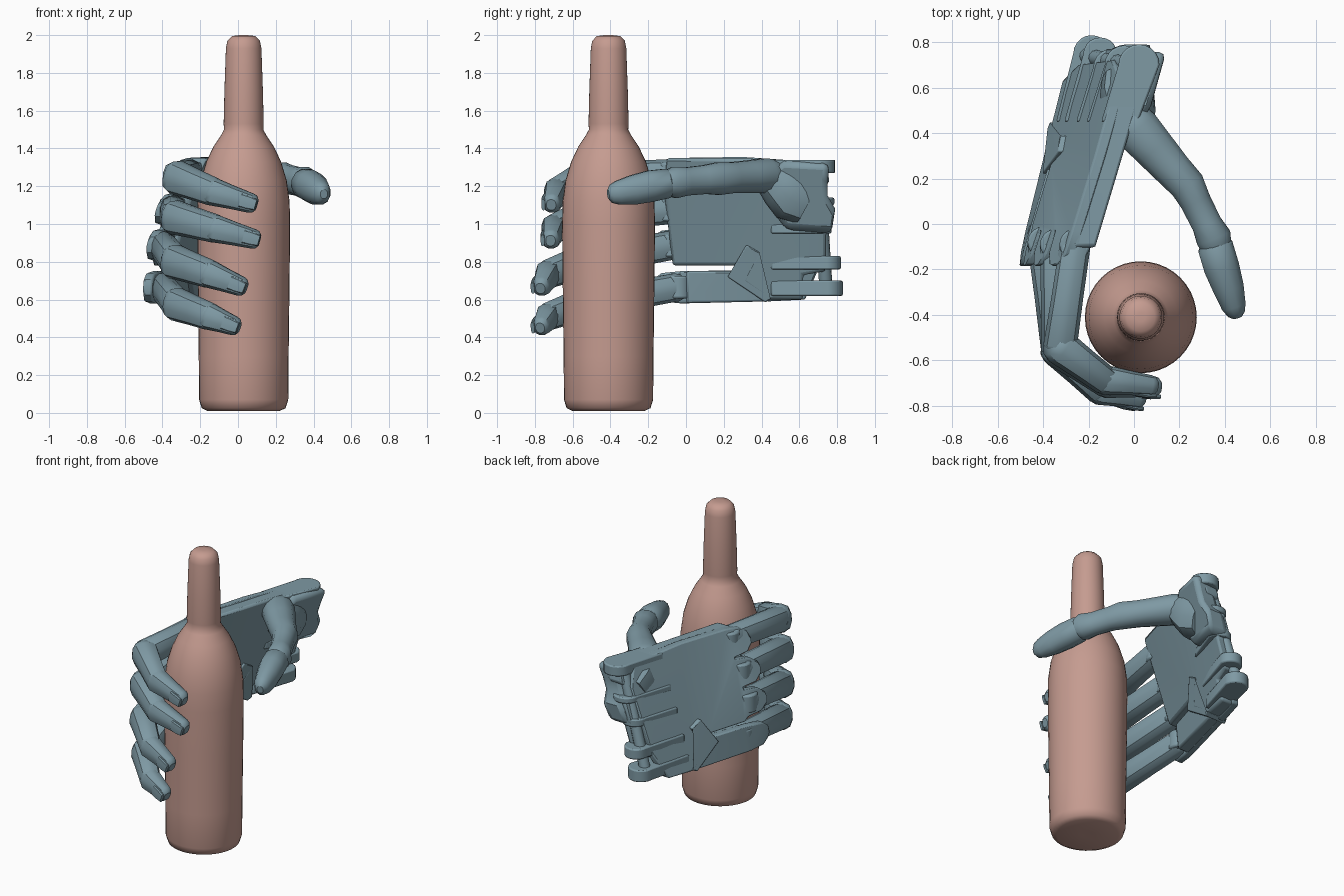
import bpy, bmesh, math
from mathutils import Vector

if "Cube" in bpy.data.objects:
    bpy.data.objects.remove(bpy.data.objects["Cube"])


def material(name, rgb):
    m = bpy.data.materials.new(name)
    m.diffuse_color = (*rgb, 1)
    m.use_nodes = True
    m.node_tree.nodes["Principled BSDF"].inputs["Base Color"].default_value = m.diffuse_color
    return m


CLAY = material("clay", (0.56, 0.33, 0.28))
STEEL = material("steel", (0.21, 0.32, 0.37))


def finish(name, bm, mat, angle=35, bevel=0.0):
    bmesh.ops.recalc_face_normals(bm, faces=bm.faces)
    me = bpy.data.meshes.new(name)
    bm.to_mesh(me)
    bm.free()
    me.materials.append(mat)
    ob = bpy.data.objects.new(name, me)
    bpy.context.collection.objects.link(ob)
    if bevel:
        b = ob.modifiers.new("bevel", "BEVEL")
        b.width, b.segments, b.limit_method = bevel, 2, 'ANGLE'
        b.angle_limit = math.radians(40)
    bpy.ops.object.select_all(action='DESELECT')
    ob.select_set(True)
    bpy.context.view_layer.objects.active = ob
    bpy.ops.object.shade_smooth_by_angle(angle=math.radians(angle))
    return ob


def skin(name, rings, mat, **kw):
    """Bridge closed rings of equal length and cap both ends."""
    bm = bmesh.new()
    rows = [[bm.verts.new(p) for p in r] for r in rings]
    n = len(rows[0])
    for a, b in zip(rows, rows[1:]):
        for i in range(n):
            j = (i + 1) % n
            bm.faces.new((a[i], a[j], b[j], b[i]))
    bm.faces.new(rows[0])
    bm.faces.new(rows[-1])
    return finish(name, bm, mat, **kw)


def loft(name, pts, n=12, power=2.6):
    """Squarish tube through (x, y, z, half height, half width) stations."""
    c = [Vector(p[:3]) for p in pts]
    rings = []
    for i, p in enumerate(pts):
        d = (c[min(i + 1, len(c) - 1)] - c[max(i - 1, 0)]).normalized()
        up = Vector((0, 0, 1))
        up = (up - d * up.dot(d)).normalized()
        side = d.cross(up)
        ring = []
        for k in range(n):
            t = 2 * math.pi * (k + 0.5) / n
            co, si = math.cos(t), math.sin(t)
            f = (abs(co) ** power + abs(si) ** power) ** (-1 / power)
            ring.append(c[i] + up * (p[3] * f * si) + side * (p[4] * f * co))
        rings.append(ring)
    return skin(name, rings, STEEL)


def bone(name, p, q, r0, r1, over=0.3):
    """Finger segment from p to q with domed ends."""
    p, q = Vector(p), Vector(q)
    d = (q - p).normalized()
    st = [(-r0 * 0.7, 0, .45 * r0), (-r0 * 0.4, 0, .85 * r0), (0, 0, r0), (0, .5, (r0 + r1) * .49),
          (0, 1, r1), (r1 * over, 1, .88 * r1), (r1 * (over + .25), 1, .55 * r1)]
    return loft(name, [(*(p.lerp(q, t) + d * o), r, r * .88) for o, t, r in st])


def back_x(y, z):
    """Slanted, slightly cupped surface of the back of the hand."""
    t = (z - 0.62) / 0.71
    bulge = 0.05 * 4 * max(t, 0) * max(1 - t, 0) * min(1, max(0, (0.6 - y) / 0.7))
    return (-0.46 + 0.24 * y) * (1 - t) + (-0.27 + 0.30 * y) * t - bulge


def slab(name, outline, n0, n1, bevel=0.015):
    """Plate cut to a (y, z) outline, between two depths below the back surface."""
    bm = bmesh.new()
    lo, hi = [[bm.verts.new((back_x(y, z) + d, y, z)) for y, z in outline] for d in (n0, n1)]
    for i in range(len(lo)):
        j = (i + 1) % len(lo)
        bm.faces.new((lo[i], lo[j], hi[j], hi[i]))
    caps = [bm.faces.new(lo), bm.faces.new(hi)]
    bmesh.ops.triangulate(bm, faces=caps)
    return finish(name, bm, STEEL, bevel=bevel)


# Bottle: turned profile
profile = [(0.03, .015), (.19, .01), (.222, .025), (.236, .07), (.238, .3), (.243, .7), (.246, 1.0),
           (.243, 1.12), (.228, 1.23), (.198, 1.33), (.16, 1.41), (.12, 1.47), (.104, 1.5), (.106, 1.53),
           (.102, 1.7), (.094, 1.93), (.086, 1.97), (.062, 1.995), (.02, 2.0)]
skin("bottle", [[(0.03 + r * math.cos(k * math.pi / 20), -0.41 + r * math.sin(k * math.pi / 20), z)
                 for k in range(40)] for r, z in profile], CLAY, angle=50)

# Palm: inner core and back plate with a tongue over each knuckle
slab("palm_core", [(-.07, .78), (.27, .78), (.42, .60), (.62, .60), (.62, .73), (.74, .75), (.74, .95),
                   (.77, .97), (.77, 1.12), (.73, 1.15), (.73, 1.2), (.76, 1.22), (.74, 1.33),
                   (.4, 1.345), (-.1, 1.35), (-.12, 1.2)], 0.03, 0.13)


def tongue(z):
    return [(-.03, z + .085), (-.13, z + .075), (-.175, z + .04), (-.185, z), (-.175, z - .04),
            (-.13, z - .075), (-.03, z - .085)]


plate = [p for z in (1.265, 1.08, .89) for p in tongue(z)]
plate += [(.0, .78), (.27, .78), (.43, .59), (.63, .60), (.7, .76), (.72, 1.2), (.66, 1.33), (.3, 1.355)]
slab("palm_back_plate", plate, 0.0, 0.05)
slab("little_finger_plate", tongue(.665) + [(.0, .58), (.42, .59), (.27, .755)], 0.0, 0.05)
slab("little_finger_core", [(.0, .58), (.42, .59), (.27, .75), (.0, .75)], 0.03, 0.12)

# L-shaped hinge strip between palm and little finger plate
slab("palm_hinge_strip", [(.22, .72), (.32, .89), (.39, .85), (.31, .70), (.45, .60), (.42, .585)],
     -0.012, 0.15, bevel=0.006)

# Thumb mound at the wrist and its socket
slab("thumb_mound", [(.42, 1.12), (.53, .97), (.77, .95), (.79, 1.08), (.75, 1.15), (.75, 1.22),
                     (.76, 1.32), (.52, 1.335), (.43, 1.27)], 0.05, 0.2, bevel=0.04)
loft("thumb_socket", [(-.04, .64, 1.12, .13, .10), (-.03, .56, 1.16, .15, .12),
                      (-.015, .49, 1.21, .12, .11), (0, .44, 1.24, .09, .09)])


# Wrist lugs: round-ended ears
def lug(name, y_end, z0, z1, r, yback=0.45):
    zc = (z0 + z1) / 2
    cy = y_end - r
    cx = back_x(cy, zc) + r
    bx = back_x(yback, zc) + r
    ring = [(bx + r * .8, yback)] + [(cx + r * math.cos(a * math.pi / 10), cy + r * math.sin(a * math.pi / 10))
                                     for a in range(11)] + [(bx - r, yback)]
    skin(name, [[(x, y, z) for x, y in ring] for z in (z0, z1)], STEEL, bevel=0.008)


for i, (ye, z0, z1, r) in enumerate([(.79, 1.27, 1.34, .09), (.785, 1.1, 1.14, .085), (.77, .95, 1.0, .08),
                                     (.82, .76, .83, .075), (.83, .62, .70, .08)]):
    lug(f"wrist_lug_{i}", ye, z0, z1, r)
# Wrist pin through the lugs
loft("wrist_pin", [(-.215, .741, .66, .035, .035), (-.02, .70, 1.3, .035, .035)], power=2)

# Fingers: base knuckle, middle knuckle, end knuckle, tip
fingers = {
    "index_finger": ((-.26, -.1, 1.265), (-.325, -.54, 1.245), (-.13, -.685, 1.17), (.07, -.71, 1.11), .085),
    "middle_finger": ((-.345, -.1, 1.075), (-.335, -.55, 1.035), (-.12, -.70, .975), (.085, -.715, .92), .085),
    "ring_finger": ((-.40, -.09, .885), (-.335, -.55, .80), (-.15, -.73, .735), (.015, -.765, .67), .085),
    "little_finger": ((-.40, -.05, .665), (-.325, -.55, .575), (-.15, -.73, .51), (-.02, -.765, .46), .082),
}
for name, (a, b, c, d, r) in fingers.items():
    bone(name + "_base", a, b, r * .92, r, over=.2)
    bone(name + "_middle", b, c, r * 1.08, r * .88, over=.2)
    bone(name + "_tip", c, d, r * .88, r * .62, over=.35)
    # Nail: small plate set on the outside of the tip
    v = (Vector(d) - Vector(c)).normalized()
    out = Vector((v.y, -v.x, 0)).normalized() * (r * .5)
    m, e = Vector(d) - v * .055 + out, Vector(d) + v * .03 + out
    loft(name + "_nail", [(*m, .036, .012), (*m.lerp(e, .5), .036, .014), (*e, .03, .01)], power=4)
    # Knuckle drum
    bm = bmesh.new()
    bmesh.ops.create_cone(bm, cap_ends=True, segments=20, radius1=.068, radius2=.068, depth=.12)
    bmesh.ops.translate(bm, verts=bm.verts, vec=Vector(a) + Vector((0, .01, 0)))
    finish(name + "_knuckle", bm, STEEL, bevel=.01)

# Thumb: two waisted segments
loft("thumb_base", [(-.055, .52, 1.26, .04, .05), (-.03, .48, 1.26, .08, .085), (.01, .42, 1.255, .095, .105),
                    (.09, .33, 1.25, .088, .095), (.17, .24, 1.245, .083, .085), (.235, .17, 1.24, .088, .08),
                    (.27, .1, 1.235, .078, .07), (.32, .0, 1.225, .076, .068), (.35, -.06, 1.22, .085, .08),
                    (.362, -.1, 1.215, .07, .07)], power=2.2)
loft("thumb_tip", [(.345, -.06, 1.22, .05, .05), (.358, -.1, 1.215, .08, .08), (.385, -.19, 1.20, .085, .08),
                   (.415, -.28, 1.18, .08, .07), (.438, -.36, 1.165, .065, .055), (.45, -.395, 1.16, .05, .04),
                   (.455, -.412, 1.158, .025, .02)], power=2.2)
